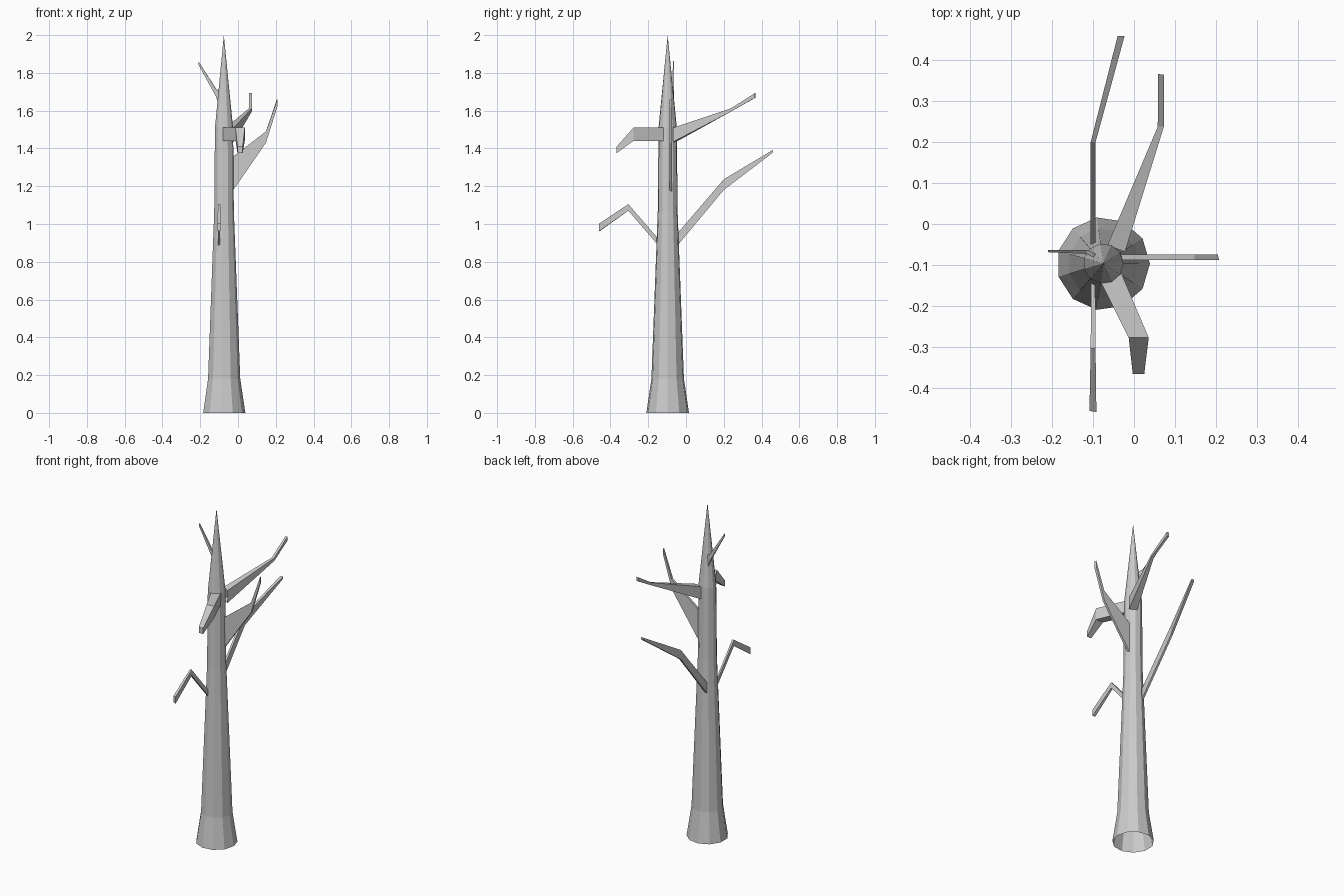
import bpy, bmesh
from math import cos, sin, pi

if "Cube" in bpy.data.objects:
    bpy.data.objects.remove(bpy.data.objects["Cube"])


def finish(bm, name):
    bmesh.ops.recalc_face_normals(bm, faces=bm.faces)
    mesh = bpy.data.meshes.new(name)
    bm.to_mesh(mesh)
    bm.free()
    obj = bpy.data.objects.new(name, mesh)
    bpy.context.collection.objects.link(obj)
    return obj


def bridge(bm, a, b):
    n = len(a)
    for i in range(n):
        bm.faces.new((a[i], a[(i + 1) % n], b[(i + 1) % n], b[i]))


# Trunk: eleven-sided tapering tube, open below, ending in a spike
def trunk(cx, cy, profile, top, sides=11):
    bm = bmesh.new()
    rings = [[bm.verts.new((cx + r * cos(2 * pi * i / sides),
                            cy + r * sin(2 * pi * i / sides), z))
              for i in range(sides)] for r, z in profile]
    for a, b in zip(rings, rings[1:]):
        bridge(bm, a, b)
    tip = bm.verts.new((cx, cy, top))
    for i in range(sides):
        bm.faces.new((rings[-1][i], rings[-1][(i + 1) % sides], tip))
    return finish(bm, "trunk")


# Branch: four-sided bent limb; each section is (side A xy, side B xy, low z, high z)
def branch(name, sections):
    bm = bmesh.new()
    rings = []
    for (ax, ay), (bx, by), lo, hi in sections:
        rings.append([bm.verts.new(p) for p in
                      ((ax, ay, lo), (bx, by, lo), (bx, by, hi), (ax, ay, hi))])
    for a, b in zip(rings, rings[1:]):
        bridge(bm, a, b)
    bm.faces.new(rings[-1])
    return finish(bm, name)


trunk(-0.075, -0.097, [(0.114, 0), (0.087, 0.18), (0.053, 1.07), (0.049, 1.51)], 2.0)

branch("right_branch", [
    ((-0.035, -0.088), (-0.035, -0.075), 1.165, 1.35),
    ((0.148, -0.088), (0.148, -0.075), 1.43, 1.49),
    ((0.208, -0.088), (0.205, -0.075), 1.62, 1.658)])

branch("top_left_branch", [
    ((-0.098, -0.082), (-0.094, -0.072), 1.62, 1.70),
    ((-0.117, -0.073), (-0.115, -0.063), 1.675, 1.715),
    ((-0.21, -0.069), (-0.21, -0.063), 1.845, 1.862)])

branch("upper_back_branch", [
    ((-0.065, -0.052), (-0.022, -0.068), 1.435, 1.51),
    ((0.058, 0.238), (0.073, 0.238), 1.595, 1.612),
    ((0.059, 0.367), (0.073, 0.365), 1.668, 1.693)])

branch("lower_back_branch", [
    ((-0.106, -0.050), (-0.094, -0.050), 0.88, 0.945),
    ((-0.106, 0.200), (-0.094, 0.200), 1.18, 1.237),
    ((-0.040, 0.460), (-0.023, 0.460), 1.378, 1.392)])

branch("upper_front_branch", [
    ((-0.082, -0.140), (-0.032, -0.118), 1.44, 1.51),
    ((-0.013, -0.278), (0.036, -0.278), 1.44, 1.51),
    ((-0.003, -0.367), (0.025, -0.367), 1.375, 1.41)])

branch("lower_front_branch", [
    ((-0.105, -0.145), (-0.095, -0.145), 0.885, 0.92),
    ((-0.106, -0.305), (-0.094, -0.305), 1.07, 1.105),
    ((-0.109, -0.457), (-0.092, -0.460), 0.962, 1.002)])
